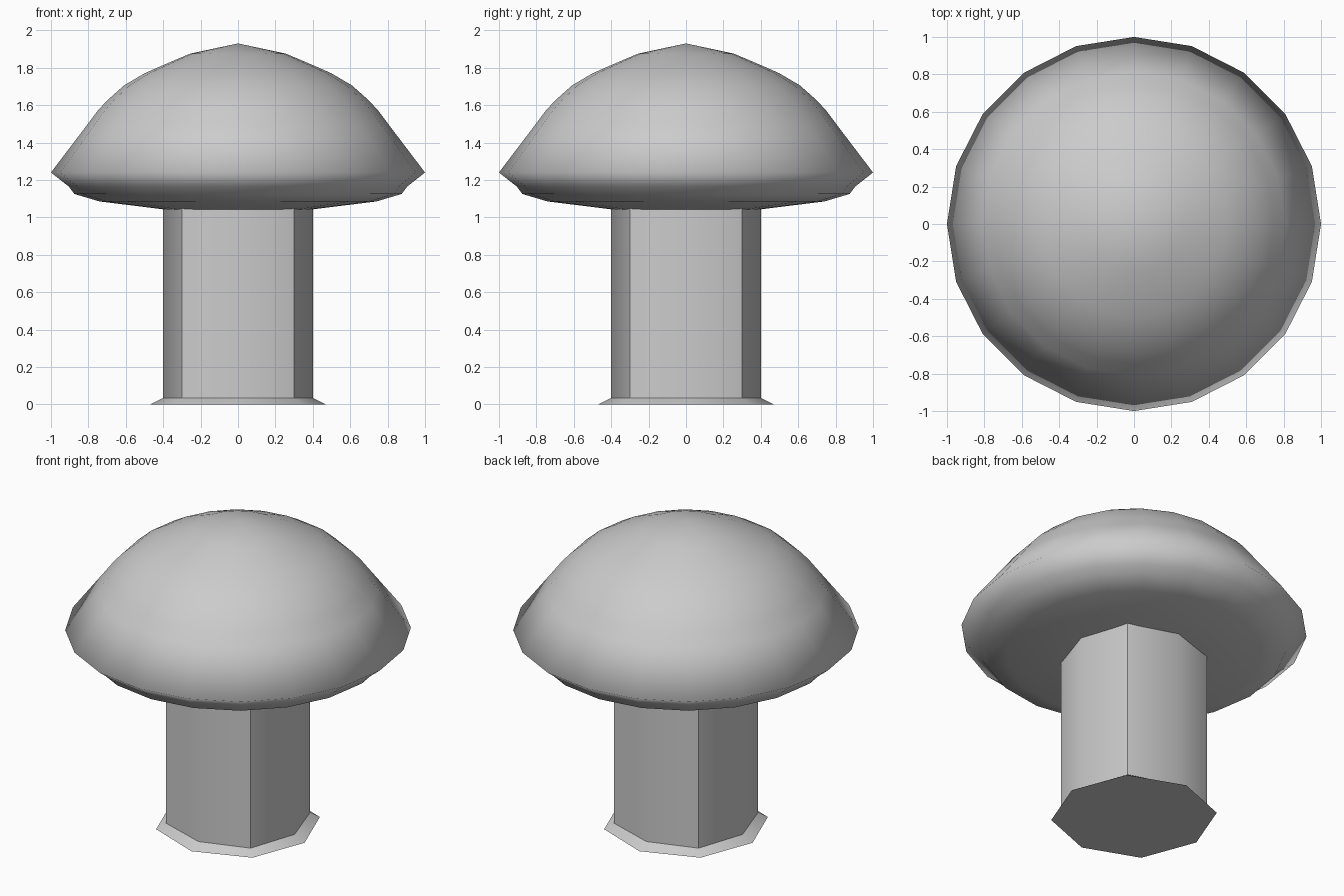
import bpy, bmesh, math

if "Cube" in bpy.data.objects:
    bpy.data.objects.remove(bpy.data.objects["Cube"])


def loft(name, rings, angle):
    """Skin a list of vertex rings (a single point closes an end in a fan)."""
    bm = bmesh.new()
    rows = [[bm.verts.new(p) for p in ring] for ring in rings]
    for a, b in zip(rows, rows[1:]):
        n = max(len(a), len(b))
        for i in range(n):
            j = (i + 1) % n
            if len(a) == 1:
                bm.faces.new((a[0], b[i], b[j]))
            elif len(b) == 1:
                bm.faces.new((a[i], b[0], a[j]))
            else:
                bm.faces.new((a[i], b[i], b[j], a[j]))
    for row in (rows[0], rows[-1]):
        if len(row) > 2:
            bm.faces.new(row)
    bmesh.ops.recalc_face_normals(bm, faces=bm.faces)
    mesh = bpy.data.meshes.new(name)
    bm.to_mesh(mesh)
    bm.free()
    obj = bpy.data.objects.new(name, mesh)
    bpy.context.collection.objects.link(obj)
    bpy.ops.object.select_all(action='DESELECT')
    obj.select_set(True)
    bpy.context.view_layer.objects.active = obj
    bpy.ops.object.shade_smooth_by_angle(angle=math.radians(angle))
    return obj


def circle(r, z, n=20):
    if r == 0:
        return [(0, 0, z)]
    return [(r * math.cos(math.tau * i / n), r * math.sin(math.tau * i / n), z)
            for i in range(n)]


def octagon(a, d, z):
    """Eight-sided ring: a on the axes, (d, d) on the diagonals."""
    return [(x, y, z) for x, y in ((a, 0), (d, d), (0, a), (-d, d),
                                   (-a, 0), (-d, -d), (0, -a), (d, -d))]


# Cap: 20-sided dome with a flared rim and shallow underside
cap_profile = [(0, 1.93), (0.257, 1.875), (0.41, 1.81), (0.5, 1.77),
               (0.61, 1.705), (0.7, 1.625), (0.75, 1.57), (0.81, 1.49),
               (1.0, 1.24), (0.905, 1.165), (0.875, 1.125), (0.74, 1.085),
               (0.4, 1.043), (0, 1.035)]
loft("mushroom_cap", [circle(r, z) for r, z in cap_profile], 180)

# Stem: octagonal column with a small flared foot
loft("stem", [octagon(0.47, 0.34, 0), octagon(0.4, 0.3, 0.035),
              octagon(0.4, 0.3, 1.05)], 45)
